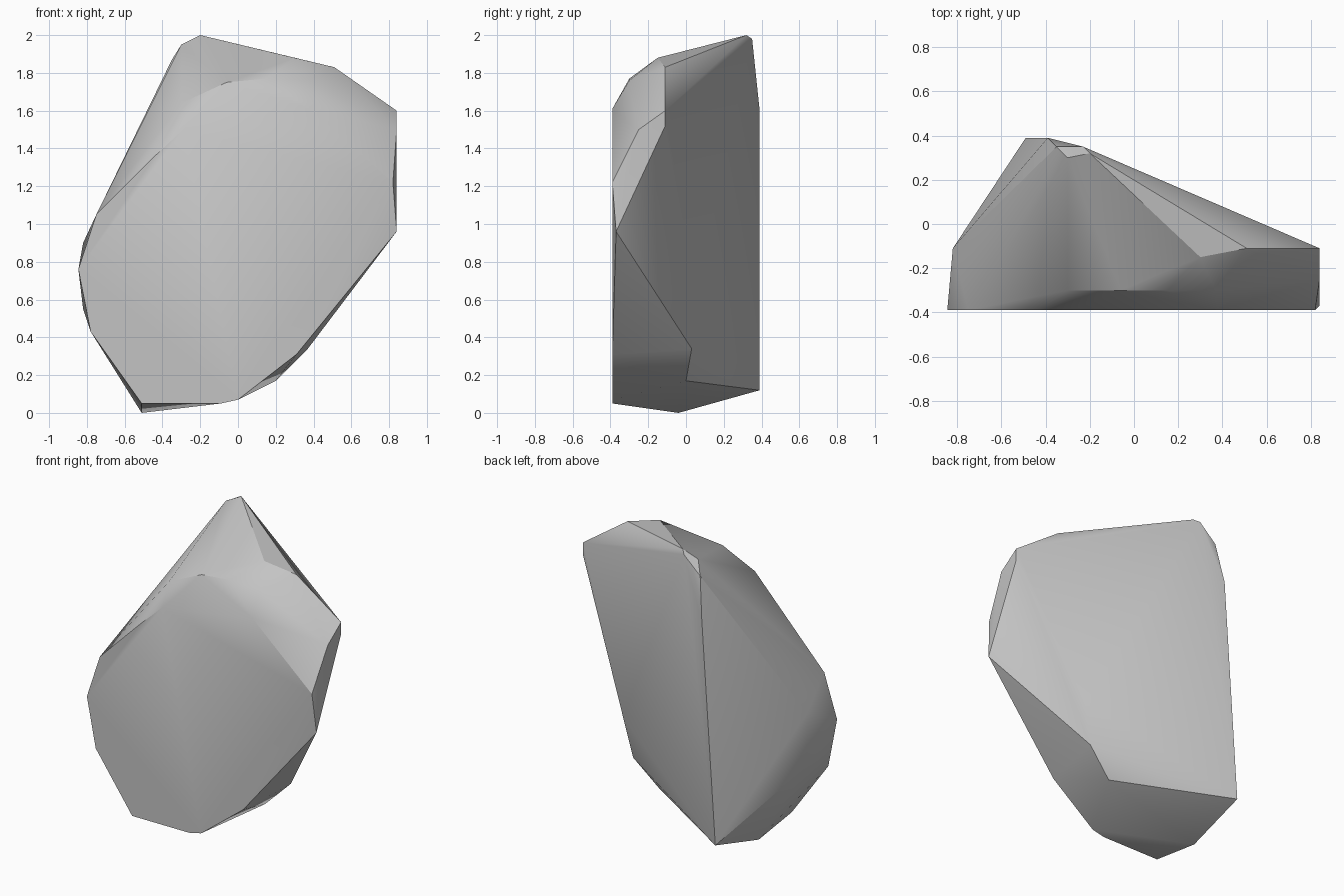
import bpy
import bmesh
import math
from mathutils import Vector

# Remove the default cube only
cube = bpy.data.objects.get("Cube")
if cube:
    bpy.data.objects.remove(cube, do_unlink=True)

UNIT = 0.01  # corner positions are given in hundredths


def on_plane(depth, outline):
    """Lift an (x, z) outline onto a vertical plane at the given depth."""
    return [(x, depth, z) for x, z in outline]


# Broad flat front of the stone
front_outline = on_plane(-39, [
    (-75, 105), (-84.5, 76), (-78, 43), (-51, 5), (-9, 5), (0, 7),
    (31, 31), (82, 122), (38, 161), (-29, 150), (-44, 136)])

# Worn shoulder above the front
shoulder = on_plane(-30, [(-30, 164), (-6, 175), (15, 177), (37, 176)])
shoulder += [(30, -15, 188), (51, -11, 183)]

# Narrow facet on the left flank
left_flank = [(84, -37, 96), (84, -25, 150), (84, -11, 160), (84, -11, 152)]

# Chipped edge below the left flank
left_chips = [(43, 5, 60), (37, 3, 34), (20, 0, 17)]

# Blunt corners of the right flank
right_flank = on_plane(-11, [(-82, 90), (-82, 55)])

# Peak, rear ridge and foot
peak = [(-20, 32, 200), (-30, 30, 195), (-23, 35, 198), (-35, 35, 187)]
rear_ridge = on_plane(39, [(-39, 160), (-49, 12)])
foot = [(-51, -4, 0)]


def make_material(name, colour):
    material = bpy.data.materials.new(name)
    material.use_nodes = True
    material.diffuse_color = colour
    shader = next(node for node in material.node_tree.nodes
                  if node.type == 'BSDF_PRINCIPLED')
    shader.inputs["Base Color"].default_value = colour
    shader.inputs["Roughness"].default_value = 0.9
    return material


def make_stone(name, corners, material):
    """Wrap the corners in a convex skin and merge its flat facets."""
    bm = bmesh.new()
    for corner in corners:
        bm.verts.new(Vector(corner) * UNIT)
    bmesh.ops.convex_hull(bm, input=bm.verts[:])
    loose = [vert for vert in bm.verts if not vert.link_faces]
    bmesh.ops.delete(bm, geom=loose, context='VERTS')
    bmesh.ops.dissolve_limit(bm, angle_limit=math.radians(1),
                             verts=bm.verts[:], edges=bm.edges[:])
    bmesh.ops.recalc_face_normals(bm, faces=bm.faces[:])
    mesh = bpy.data.meshes.new(name)
    bm.to_mesh(mesh)
    bm.free()
    mesh.materials.append(material)
    stone = bpy.data.objects.new(name, mesh)
    bpy.context.collection.objects.link(stone)
    return stone


# Single boulder with soft facets and crisp main edges
stone_grey = make_material("stone grey", (0.55, 0.55, 0.55, 1.0))
boulder = make_stone(
    "boulder",
    front_outline + shoulder + left_flank + left_chips
    + right_flank + peak + rear_ridge + foot,
    stone_grey)

bpy.ops.object.select_all(action='DESELECT')
boulder.select_set(True)
bpy.context.view_layer.objects.active = boulder
bpy.ops.object.shade_smooth_by_angle(angle=math.radians(30))
